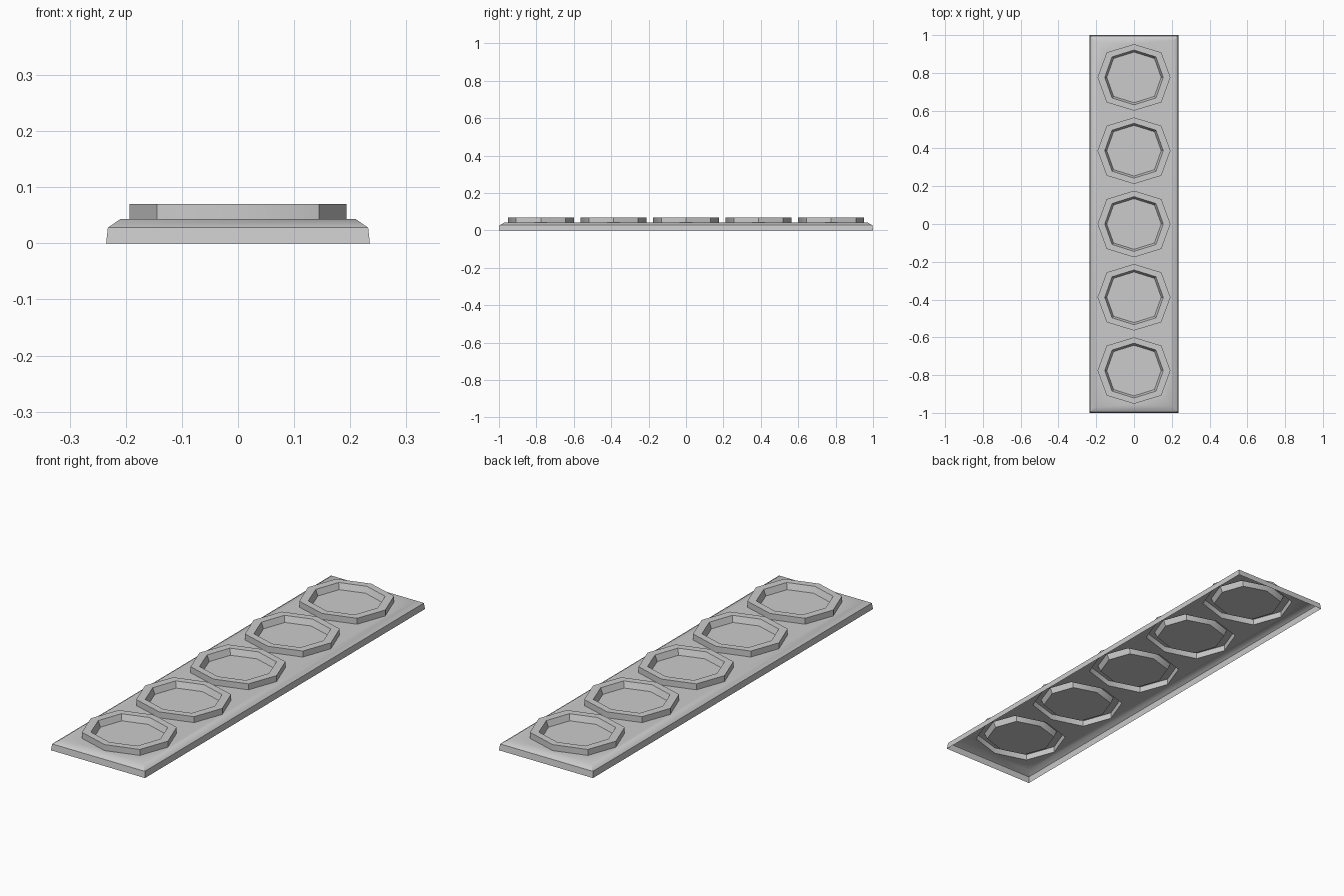
import bpy, bmesh, math

if "Cube" in bpy.data.objects:
    bpy.data.objects.remove(bpy.data.objects["Cube"], do_unlink=True)

grey = bpy.data.materials.new("plain_grey")
grey.use_nodes = True
colour = (0.6, 0.6, 0.6, 1)
grey.diffuse_color = colour
grey.node_tree.nodes["Principled BSDF"].inputs["Base Color"].default_value = colour

TOP, RIM = 0.043, 0.07          # heights of the tray top and the ring rims
OUTER = (0.193, 0.176)          # half sizes of a ring
PITCH = 0.388
CENTRES = [i * PITCH for i in range(-2, 3)]


def octagon(bm, half, z, cy=0):
    """Slightly stretched eight-sided loop with points on the axes."""
    verts = []
    for i in range(8):
        a = i * math.pi / 4
        bulge = 1.06 if i % 2 else 1
        verts.append(bm.verts.new((half[0] * bulge * math.cos(a),
                                   cy + half[1] * bulge * math.sin(a), z)))
    return verts


def rectangle(bm, x, y, z):
    return [bm.verts.new((sx * x, sy * y, z))
            for sx, sy in ((1, 1), (-1, 1), (-1, -1), (1, -1))]


def bridge(bm, low, high):
    n = len(low)
    for i in range(n):
        j = (i + 1) % n
        bm.faces.new((low[i], low[j], high[j], high[i]))


def loop_edges(bm, verts):
    return [bm.edges.new((v, verts[(i + 1) % len(verts)])) if
            bm.edges.get((v, verts[(i + 1) % len(verts)])) is None else
            bm.edges.get((v, verts[(i + 1) % len(verts)]))
            for i, v in enumerate(verts)]


def finish(bm, name):
    mesh = bpy.data.meshes.new(name)
    bm.to_mesh(mesh)
    bm.free()
    mesh.materials.append(grey)
    obj = bpy.data.objects.new(name, mesh)
    bpy.context.collection.objects.link(obj)
    bpy.ops.object.select_all(action='DESELECT')
    obj.select_set(True)
    bpy.context.view_layer.objects.active = obj
    bpy.ops.object.shade_smooth_by_angle(angle=math.radians(36))
    return obj


# Tray: open-bottomed shell with a bevelled edge and holes under the rings
bm = bmesh.new()
foot = rectangle(bm, 0.235, 1.0, 0)
shoulder = rectangle(bm, 0.232, 0.996, 0.028)
lip = rectangle(bm, 0.21, 0.97, TOP)
bridge(bm, foot, shoulder)
bridge(bm, shoulder, lip)
edges = loop_edges(bm, lip)
for cy in CENTRES:
    edges += loop_edges(bm, octagon(bm, OUTER, TOP, cy))
fill = bmesh.ops.triangle_fill(bm, edges=edges, use_beauty=True,
                               use_dissolve=False, normal=(0, 0, 1))
for f in fill["geom"]:
    if isinstance(f, bmesh.types.BMFace):
        f.normal_update()
        if f.normal.z < 0:
            f.normal_flip()
finish(bm, "tray")

# Rings: upright outer wall, flat rim, tapered inner wall and floor
for number, cy in enumerate(CENTRES, 1):
    bm = bmesh.new()
    loops = [octagon(bm, OUTER, TOP), octagon(bm, OUTER, RIM),
             octagon(bm, (0.155, 0.145), RIM), octagon(bm, (0.144, 0.134), TOP)]
    for low, high in zip(loops, loops[1:]):
        bridge(bm, low, high)
    bm.faces.new(loops[-1])
    ring = finish(bm, f"ring_{number}")
    ring.location.y = cy
